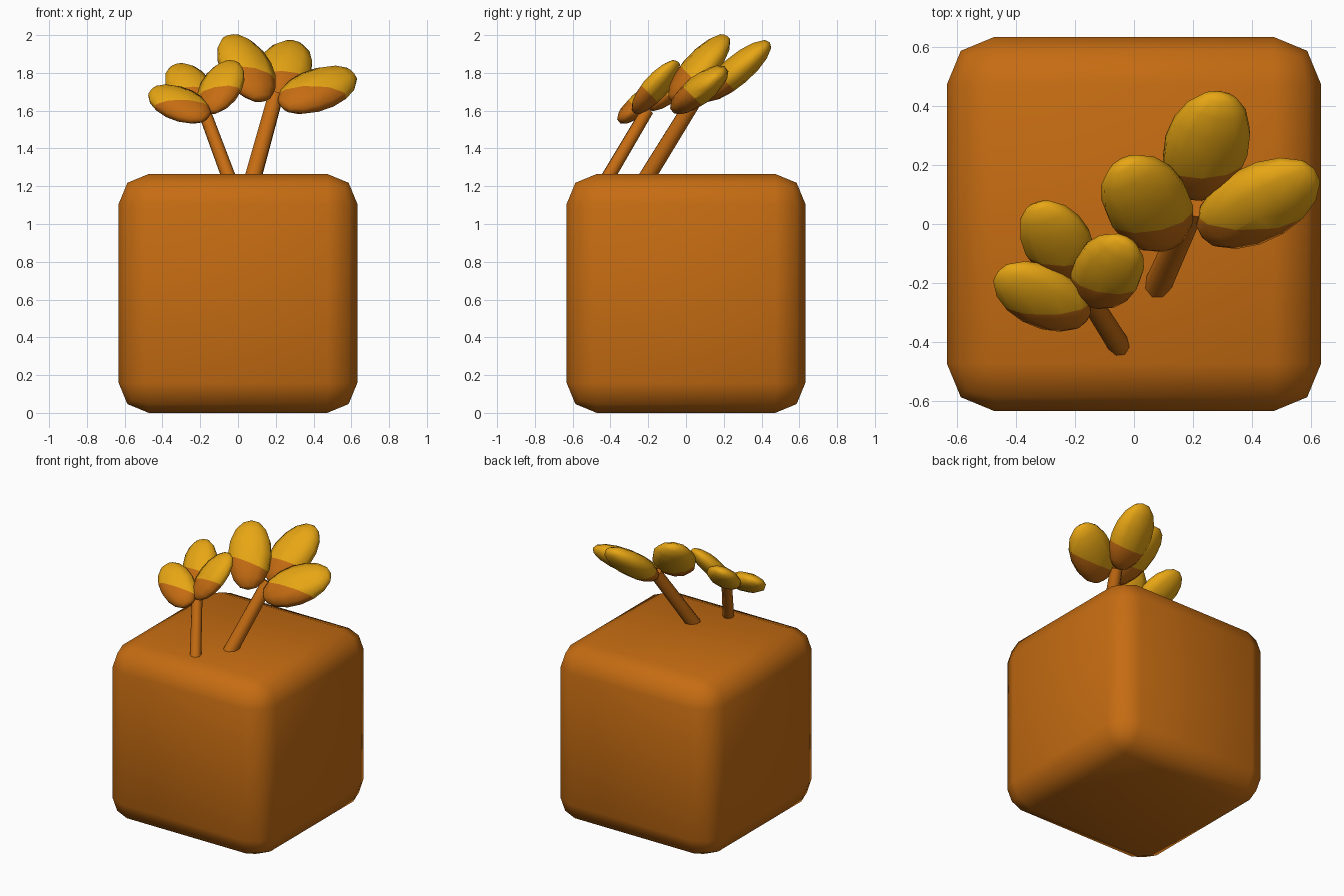
import bpy, bmesh, math
from mathutils import Vector, Matrix

if "Cube" in bpy.data.objects:
    bpy.data.objects.remove(bpy.data.objects["Cube"])


def material(name, rgb):
    m = bpy.data.materials.new(name)
    m.diffuse_color = (*rgb, 1)
    m.use_nodes = True
    m.node_tree.nodes["Principled BSDF"].inputs["Base Color"].default_value = m.diffuse_color
    return m


orange = material("burnt_orange", (0.56, 0.15, 0.006))
yellow = material("golden_yellow", (0.80, 0.38, 0.007))


def finish(bm, name, mats):
    for f in bm.faces:
        f.smooth = True
    me = bpy.data.meshes.new(name)
    bm.to_mesh(me)
    bm.free()
    for m in mats:
        me.materials.append(m)
    ob = bpy.data.objects.new(name, me)
    bpy.context.collection.objects.link(ob)
    return ob


# Rounded block body
bm = bmesh.new()
bmesh.ops.create_cube(bm, size=1.265, matrix=Matrix.Translation((0, 0, 0.6325)))
bmesh.ops.bevel(bm, geom=bm.edges[:], offset=0.16, segments=2, profile=0.5,
                affect='EDGES')
finish(bm, "block_body", [orange])


# Slanted stems rooted in the block
def stem(name, start, end, r):
    a, b = Vector(start), Vector(end)
    d = b - a
    mat = Matrix.Translation((a + b) / 2) @ d.to_track_quat('Z', 'Y').to_matrix().to_4x4()
    bm = bmesh.new()
    bmesh.ops.create_cone(bm, cap_ends=True, segments=8, radius1=r, radius2=r * 0.9,
                          depth=d.length, matrix=mat)
    ob = finish(bm, name, [orange])
    for p in ob.data.polygons:
        p.use_smooth = len(p.vertices) == 4


stem("left_stem", (-0.035, -0.435, 1.21), (-0.18, -0.205, 1.60), 0.038)
stem("right_stem", (0.07, -0.23, 1.21), (0.20, 0.06, 1.68), 0.047)


# Flattened egg-shaped petals, orange at the low front end and golden above
def petal(name, centre, axis, normal, size, cut):
    c = Vector(centre)
    u = Vector(axis).normalized()
    n = Vector(normal)
    n = (n - u * n.dot(u)).normalized()
    v = n.cross(u)
    rot = Matrix((v, n, u)).transposed().to_4x4()
    bm = bmesh.new()
    bmesh.ops.create_uvsphere(bm, u_segments=10, v_segments=8, radius=1)
    bmesh.ops.scale(bm, vec=(size[1], size[2], size[0]), verts=bm.verts)
    bmesh.ops.transform(bm, matrix=Matrix.Translation(c) @ rot, verts=bm.verts)
    split = Vector((0, 1, 1))
    point = c - split * cut / 2
    bmesh.ops.bisect_plane(bm, geom=bm.verts[:] + bm.edges[:] + bm.faces[:],
                           plane_co=point, plane_no=split)
    for f in bm.faces:
        low = (f.calc_center_median() - point).dot(split) < 0
        f.material_index = 0 if low else 1
    finish(bm, name, [orange, yellow])


BIG, SMALL = (0.24, 0.148, 0.078), (0.188, 0.12, 0.06)
petal("right_flower_left_petal", (0.045, 0.07, 1.825), (-0.36, 0.6, 0.72),
      (0.28, -0.64, 0.67), BIG, 0.09)
petal("right_flower_back_petal", (0.245, 0.265, 1.81), (0.21, 0.74, 0.63),
      (0.05, -0.63, 0.77), BIG, 0.11)
petal("right_flower_right_petal", (0.42, 0.07, 1.71), (0.79, 0.48, 0.37),
      (-0.03, -0.63, 0.76), BIG, 0.07)
petal("left_flower_left_petal", (-0.31, -0.245, 1.635), (-0.8, 0.45, 0.4),
      (0.05, -0.63, 0.77), SMALL, 0.04)
petal("left_flower_back_petal", (-0.26, -0.06, 1.725), (-0.36, 0.69, 0.61),
      (0.0, -0.65, 0.75), SMALL, 0.08)
petal("left_flower_right_petal", (-0.09, -0.16, 1.725), (0.34, 0.6, 0.74),
      (-0.26, -0.64, 0.67), SMALL, 0.07)
